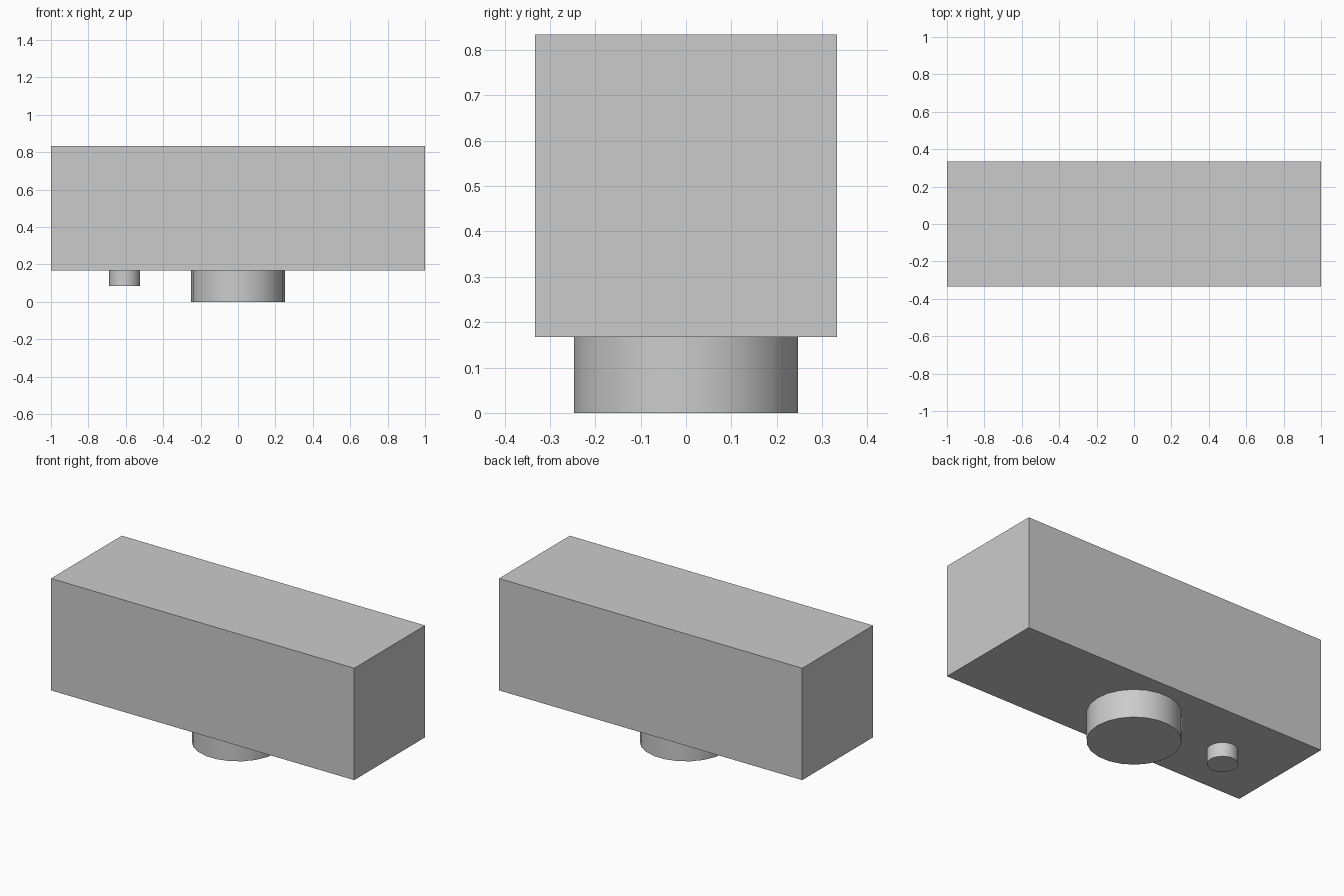
import bpy

default = bpy.data.objects.get("Cube")
if default:
    bpy.data.objects.remove(default, do_unlink=True)

# Single light grey material
grey = bpy.data.materials.new("light_grey")
grey.use_nodes = True
colour = (0.6, 0.6, 0.6, 1)
grey.diffuse_color = colour
grey.node_tree.nodes["Principled BSDF"].inputs["Base Color"].default_value = colour

BODY_BASE = 0.167
BODY_SIZE = 0.667


def finish(name):
    obj = bpy.context.object
    obj.name = name
    obj.data.materials.append(grey)
    return obj


def stud(name, x, radius, height):
    """Round stud hanging from the underside of the body."""
    bpy.ops.mesh.primitive_cylinder_add(
        vertices=22, radius=radius, depth=height,
        location=(x, 0, BODY_BASE - height / 2),
        rotation=(0, 0, 1.5708))  # corners on the x axis
    finish(name)
    bpy.ops.object.transform_apply(location=False, rotation=True, scale=False)
    bpy.ops.object.shade_smooth_by_angle()


# Long rectangular body
bpy.ops.mesh.primitive_cube_add(size=1, location=(0, 0, BODY_BASE + BODY_SIZE / 2))
body = finish("body")
body.scale = (2, BODY_SIZE, BODY_SIZE)
bpy.ops.object.transform_apply(location=False, rotation=False, scale=True)

# Studs on the underside
stud("central_stud", 0, 0.25, BODY_BASE)
stud("small_side_stud", -0.606, 0.083, 0.083)
